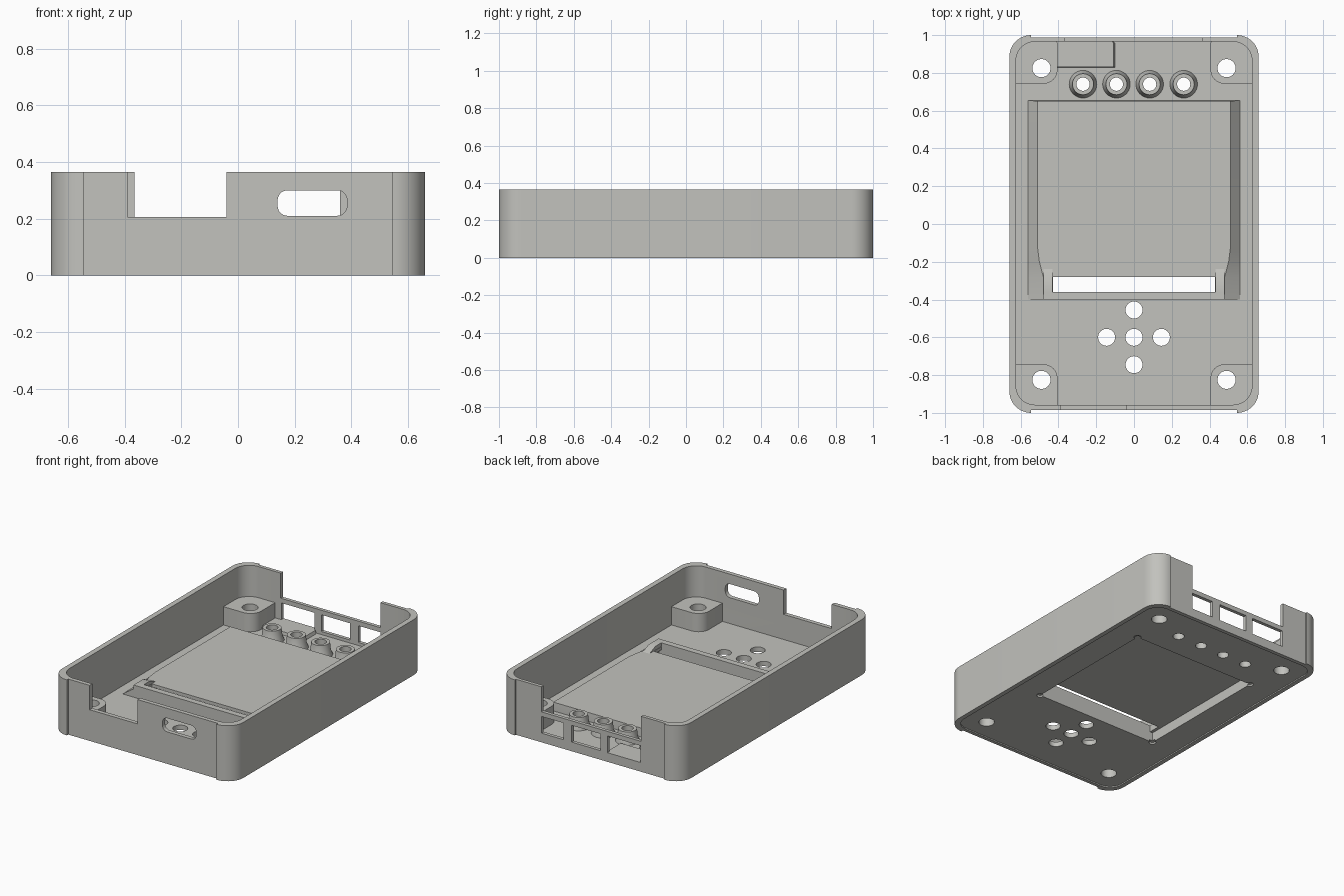
import bpy, bmesh, math
from mathutils import Matrix

if "Cube" in bpy.data.objects:
    bpy.data.objects.remove(bpy.data.objects["Cube"])

grey = bpy.data.materials.new("warm_grey")
grey.diffuse_color = (0.54, 0.54, 0.51, 1)
grey.use_nodes = True
grey.node_tree.nodes["Principled BSDF"].inputs["Base Color"].default_value = grey.diffuse_color


def circle(cx, cy, r, n=32):
    return [(cx + r * math.cos(2 * math.pi * i / n), cy + r * math.sin(2 * math.pi * i / n)) for i in range(n)]


def rect(x0, x1, y0, y1, r=0, n=8):
    """Counter-clockwise rectangle, r = one radius or four (from bottom left)."""
    rs = r if isinstance(r, tuple) else (r,) * 4
    corners = [(x0, y0, 1, 1), (x1, y0, -1, 1), (x1, y1, -1, -1), (x0, y1, 1, -1)]
    pts = []
    for k, ((x, y, sx, sy), q) in enumerate(zip(corners, rs)):
        if q == 0:
            pts.append((x, y))
            continue
        for i in range(n + 1):
            a = math.pi + k * math.pi / 2 + i / n * math.pi / 2
            pts.append((x + sx * q + q * math.cos(a), y + sy * q + q * math.sin(a)))
    return pts


def loft(name, levels):
    """Closed solid through rings given as (points, z)."""
    bm = bmesh.new()
    rings = [[bm.verts.new((x, y, z)) for x, y in pts] for pts, z in levels]
    n = len(rings[0])
    for a, b in zip(rings, rings[1:]):
        for i in range(n):
            j = (i + 1) % n
            bm.faces.new((a[i], a[j], b[j], b[i]))
    bm.faces.new(rings[0][::-1])
    bm.faces.new(rings[-1])
    bmesh.ops.recalc_face_normals(bm, faces=bm.faces)
    me = bpy.data.meshes.new(name)
    bm.to_mesh(me)
    bm.free()
    me.materials.append(grey)
    ob = bpy.data.objects.new(name, me)
    bpy.context.collection.objects.link(ob)
    return ob


def prism(name, pts, z0, z1):
    return loft(name, [(pts, z0), (pts, z1)])


def box(name, x0, x1, y0, y1, z0, z1):
    return prism(name, rect(x0, x1, y0, y1), z0, z1)


def cut(ob, cutters):
    """Subtract the cutters, bake the result and remove them."""
    for c in cutters:
        m = ob.modifiers.new("cut", 'BOOLEAN')
        m.operation, m.solver, m.object = 'DIFFERENCE', 'EXACT', c
    bpy.context.view_layer.update()
    me = bpy.data.meshes.new_from_object(ob.evaluated_get(bpy.context.evaluated_depsgraph_get()))
    ob.modifiers.clear()
    ob.data = me
    for c in cutters:
        bpy.data.objects.remove(c)


def hole(x, y, r):
    return prism("cutter", circle(x, y, r), -0.1, 0.5)


def pocket():
    return box("cutter", -0.45, 0.45, -0.36, 0.57, -0.1, 0.075)


FLOOR = 0.04
posts = [(sx * 0.49, sy * 0.825) for sx in (-1, 1) for sy in (-1, 1)]
button_x = (-0.27, -0.093, 0.083, 0.263)
pad = [(0, -0.6), (0.145, -0.6), (-0.145, -0.6), (0, -0.455), (0, -0.745)]

# Tray: floor and surrounding wall
shell = prism("case_shell", rect(-0.66, 0.66, -1, 1, 0.115, 12), 0, 0.365)
slot = prism("cutter", rect(0.14, 0.385, 0.21, 0.30, 0.035), 0.9, 1.1)
slot.data.transform(Matrix.Rotation(math.pi / 2, 4, 'X'))
cutters = [
    prism("cutter", rect(-0.625, 0.625, -0.957, 0.965, 0.10, 12), FLOOR, 0.5),
    prism("cutter", rect(-0.63, 0.63, -0.962, 0.962, 0.09, 12), -0.1, 0.008),
    box("cutter", -0.545, 0.545, -1.1, -0.985, -0.1, 0.5),
    box("cutter", -0.545, 0.545, 0.988, 1.1, -0.1, 0.5),
    box("cutter", -0.39, -0.04, -1.1, -0.9, 0.205, 0.5),   # front notch
    box("cutter", -0.365, 0.36, 0.9, 1.1, 0.2, 0.5),       # back notch
    slot, pocket()]
# Back port windows
for x0, x1 in ((-0.36, -0.12), (-0.07, 0.14), (0.20, 0.36)):
    cutters.append(box("cutter", x0, x1, 0.9, 1.1, 0.06, 0.17))
# Screw, button and pad holes, and relief holes at the display corners
cutters += [hole(x, y, 0.048) for x, y in posts]
cutters += [hole(x, 0.74, 0.035) for x in button_x]
cutters += [hole(x, y, 0.045) for x, y in pad]
for sx in (-1, 1):
    for y in (-0.36, 0.57):
        cutters.append(prism("cutter", circle(sx * 0.45, y, 0.022, 16), -0.1, 0.036))
cut(shell, cutters)

# Corner screw posts
for sx, sy in ((-1, -1), (1, -1), (1, 1), (-1, 1)):
    xs = sorted((sx * 0.405, sx * 0.64))
    ys = sorted((sy * 0.742, sy * 0.975))
    quads = [(-1, -1), (1, -1), (1, 1), (-1, 1)]
    radii = [0.02] * 4
    k = quads.index((sx, sy))
    radii[k], radii[(k + 2) % 4] = 0.11, 0.075
    post = prism("corner_post", rect(*xs, *ys, tuple(radii)), 0.02, 0.16)
    cut(post, [hole(sx * 0.49, sy * 0.825, 0.048)])

# Button guide tubes with flared bases
for x in button_x:
    tube = loft("button_guide", [(circle(x, 0.74, r), z) for r, z in
                ((0.073, 0.02), (0.073, FLOOR), (0.062, 0.065), (0.056, 0.12))])
    cut(tube, [hole(x, 0.74, 0.035)])

# Raised display housing with sloped sides
def housing(w, front_w, y_top):
    half = [(front_w, -0.40), (front_w, -0.28), (w - (w - front_w) * 0.3, -0.20), (w, -0.13), (w, y_top)]
    return half + [(-x, y) for x, y in reversed(half)]

display = loft("display_housing", [(housing(0.56, 0.56, 0.655), 0.02), (housing(0.56, 0.56, 0.655), FLOOR),
                                   (housing(0.51, 0.48, 0.65), 0.095)])
cut(display, [pocket(), box("cutter", -0.43, 0.43, -0.36, -0.28, -0.1, 0.5)])

# Lip in front of the cable slit, and its cheeks sloping back to the plate
box("cable_lip", -0.48, 0.48, -0.40, -0.36, 0.03, 0.12)
for sx in (-1, 1):
    x0, x1 = sorted((sx * 0.432, sx * 0.48))
    loft("slit_cheek", [(rect(x0, x1, -0.365, -0.20), 0.08), (rect(x0, x1, -0.365, -0.30), 0.12)])

# Port support block
loft("port_support", [(rect(-0.41, -0.093, 0.825, 0.97, (0, 0, 0.02, 0)), 0.02),
                      (rect(-0.41, -0.108, 0.832, 0.97, (0, 0, 0.02, 0)), 0.06)])

# Smooth the round surfaces, keep edges crisp
for ob in bpy.context.scene.objects:
    ob.select_set(True)
    bpy.context.view_layer.objects.active = ob
bpy.ops.object.shade_smooth_by_angle(angle=math.radians(30))
